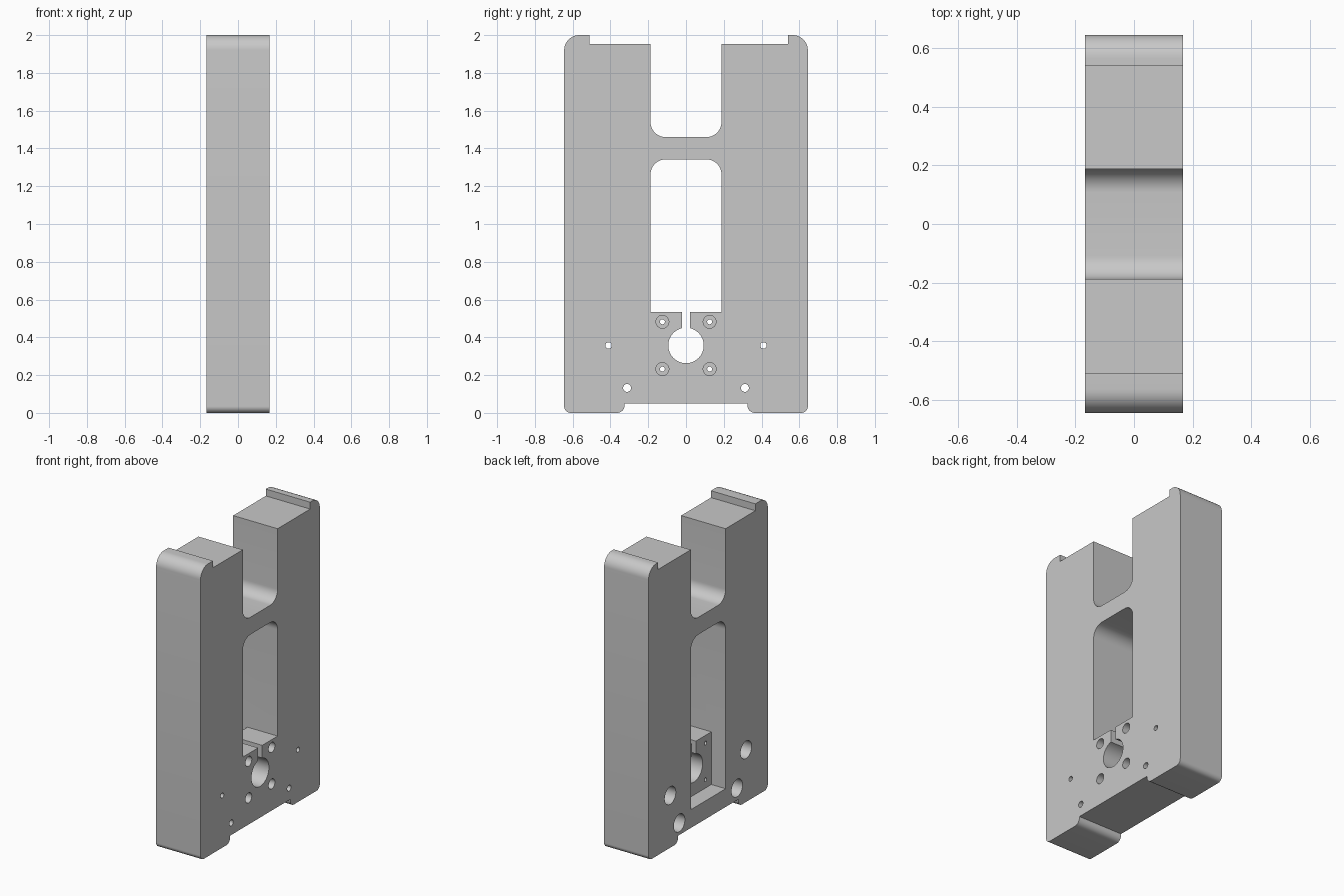
import bpy
import bmesh
import math
from mathutils import Vector

if "Cube" in bpy.data.objects:
    bpy.data.objects.remove(bpy.data.objects["Cube"], do_unlink=True)

HALF = 0.168   # half thickness of the plate
OUT = 0.25     # overshoot for cutters

grey = bpy.data.materials.new("machined grey")
grey.use_nodes = True
colour = (0.58, 0.58, 0.58, 1)
grey.diffuse_color = colour
grey.node_tree.nodes["Principled BSDF"].inputs["Base Color"].default_value = colour


def rounded(corners, steps=12):
    """Turn (y, z, radius) corners of right angles into an outline."""
    pts = []
    for i, (y, z, r) in enumerate(corners):
        p = Vector((y, z))
        if r == 0:
            pts.append(p)
            continue
        a = (Vector(corners[i - 1][:2]) - p).normalized() * r
        b = (Vector(corners[(i + 1) % len(corners)][:2]) - p).normalized() * r
        centre = p + a + b
        for k in range(steps + 1):
            t = math.pi / 2 * k / steps
            pts.append(centre - b * math.cos(t) - a * math.sin(t))
    return pts


def circle(y, z, r, n=48):
    return [Vector((y + r * math.cos(math.tau * k / n), z + r * math.sin(math.tau * k / n)))
            for k in range(n)]


def box(y0, y1, z0, z1):
    return [Vector(p) for p in ((y0, z0), (y1, z0), (y1, z1), (y0, z1))]


def prism(name, outline, x0, x1):
    """Extrude a y-z outline along x."""
    bm = bmesh.new()
    face = bm.faces.new([bm.verts.new((x0, p.x, p.y)) for p in outline])
    new = bmesh.ops.extrude_face_region(bm, geom=[face])["geom"]
    bmesh.ops.translate(bm, vec=(x1 - x0, 0, 0),
                        verts=[v for v in new if isinstance(v, bmesh.types.BMVert)])
    bmesh.ops.recalc_face_normals(bm, faces=bm.faces)
    mesh = bpy.data.meshes.new(name)
    bm.to_mesh(mesh)
    bm.free()
    mesh.materials.append(grey)
    obj = bpy.data.objects.new(name, mesh)
    bpy.context.collection.objects.link(obj)
    return obj


# Main plate: lipped arms, open upper slot, notched foot
body = prism("mounting_plate", rounded([
    (-0.645, 0, 0.035), (-0.325, 0, 0.04), (-0.325, 0.05, 0), (0.325, 0.05, 0),
    (0.325, 0, 0.04), (0.645, 0, 0.035), (0.645, 2, 0.08), (0.54, 2, 0),
    (0.54, 1.953, 0), (0.188, 1.953, 0), (0.188, 1.46, 0.08), (-0.188, 1.46, 0.08),
    (-0.188, 1.953, 0), (-0.51, 1.953, 0), (-0.51, 2, 0), (-0.645, 2, 0.08),
]), -HALF, HALF)

bpy.context.view_layer.objects.active = body
body.select_set(True)


def cut(outline, x0=-OUT, x1=OUT):
    cutter = prism("cutter", outline, x0, x1)
    cutter.hide_render = True
    mod = body.modifiers.new("cut", "BOOLEAN")
    mod.operation = "DIFFERENCE"
    mod.solver = "EXACT"
    mod.object = cutter
    bpy.ops.object.modifier_apply(modifier=mod.name)
    bpy.data.objects.remove(cutter, do_unlink=True)


# Window, rear pocket, central bore and its clamping slit
cut(rounded([(-0.188, 0.535, 0), (0.188, 0.535, 0), (0.188, 1.342, 0.08), (-0.188, 1.342, 0.08)]))
cut(box(-0.188, 0.188, 0.175, 0.6), -OUT, -0.06)
cut(circle(0, 0.357, 0.094))
cut(box(-0.022, 0.022, 0.4, 0.6))

for side in (-1, 1):
    # Counterbored screw holes around the bore
    for z in (0.232, 0.482):
        cut(circle(side * 0.125, z, 0.013, 24))
        cut(circle(side * 0.125, z, 0.034), 0.05, OUT)
    # Mounting holes, counterbored from the far face
    for y, z, r in ((0.41, 0.357, 0.017), (0.312, 0.132, 0.021)):
        cut(circle(side * y, z, r, 24))
        cut(circle(side * y, z, 0.06), -OUT, 0.06)

bpy.ops.object.shade_smooth_by_angle(angle=math.radians(30))
